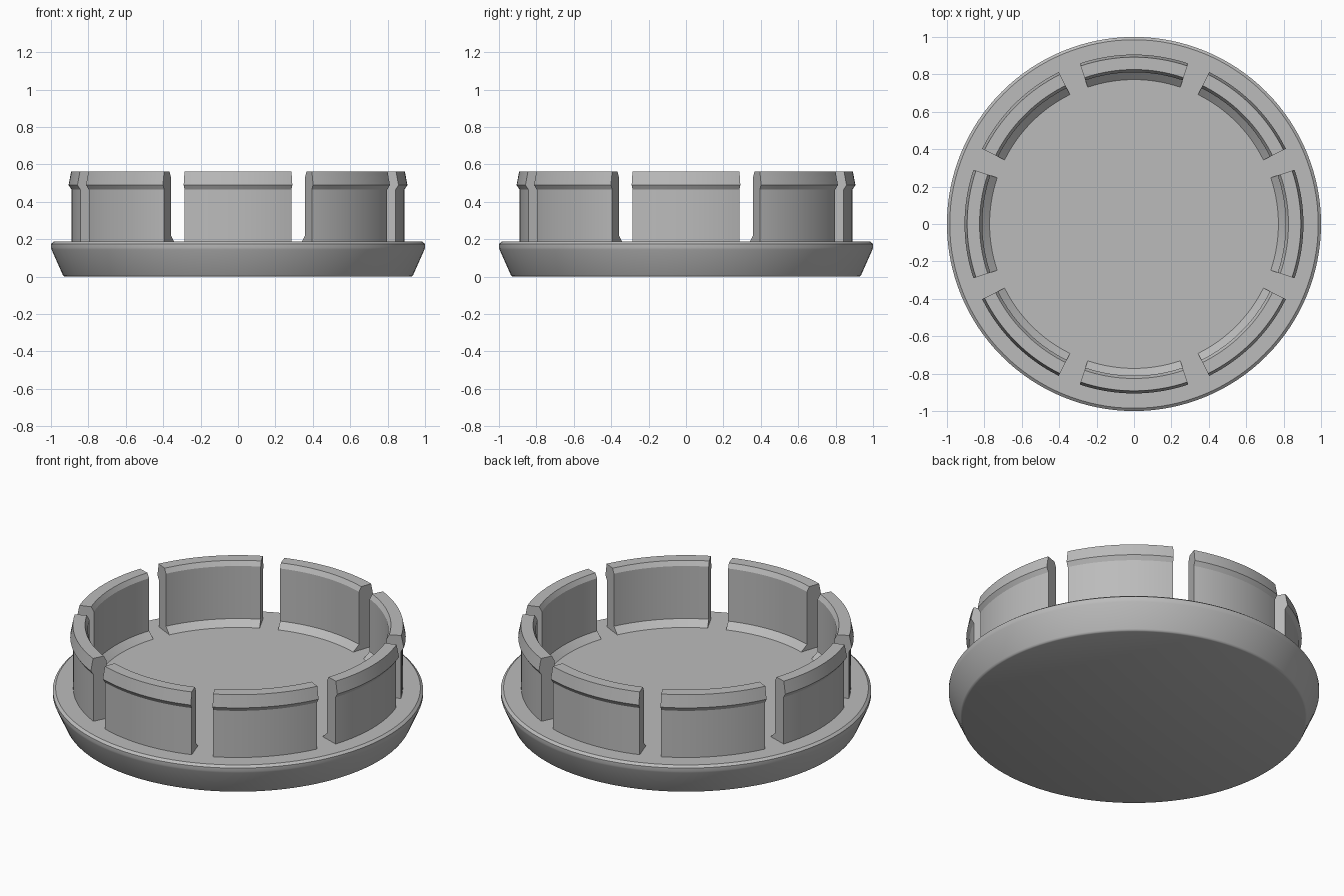
import bpy, bmesh, math

if "Cube" in bpy.data.objects:
    bpy.data.objects.remove(bpy.data.objects["Cube"])

grey = bpy.data.materials.new("plain grey")
grey.diffuse_color = (0.5, 0.5, 0.5, 1)
grey.use_nodes = True
grey.node_tree.nodes["Principled BSDF"].inputs["Base Color"].default_value = grey.diffuse_color


def finish(bm, name, angle):
    bmesh.ops.recalc_face_normals(bm, faces=bm.faces)
    mesh = bpy.data.meshes.new(name)
    bm.to_mesh(mesh)
    bm.free()
    mesh.materials.append(grey)
    obj = bpy.data.objects.new(name, mesh)
    bpy.context.collection.objects.link(obj)
    bpy.ops.object.select_all(action='DESELECT')
    obj.select_set(True)
    bpy.context.view_layer.objects.active = obj
    bpy.ops.object.shade_smooth_by_angle(angle=math.radians(angle))
    return obj


def ring(bm, profile, a):
    return [bm.verts.new((r * math.cos(a), r * math.sin(a), z)) for r, z in profile]


# Cap disc: tapered rim with a small chamfer at the top
def cap_disc():
    profile = [(0.925, 0), (0.932, 0.003), (0.937, 0.01), (0.997, 0.145),
               (1.0, 0.155), (1.0, 0.175), (0.985, 0.187)]
    bm = bmesh.new()
    n = 128
    cols = [ring(bm, profile, 2 * math.pi * i / n) for i in range(n)]
    for i in range(n):
        a, b = cols[i], cols[(i + 1) % n]
        for j in range(len(profile) - 1):
            bm.faces.new((a[j], b[j], b[j + 1], a[j + 1]))
    bm.faces.new([c[0] for c in cols])
    bm.faces.new([c[-1] for c in cols])
    finish(bm, "cap_disc", 32)


# Snap clip: curved wall with outer lip, inner top chamfer and inner foot
def snap_clip(index):
    profile = [(0.89, 0.182), (0.89, 0.465), (0.906, 0.49), (0.892, 0.562),
               (0.826, 0.562), (0.811, 0.535), (0.811, 0.222), (0.772, 0.187),
               (0.772, 0.182)]
    half = math.radians(18.7)
    n = 16
    bm = bmesh.new()
    centre = index * math.pi / 4
    cols = [ring(bm, profile, centre - half + 2 * half * i / n) for i in range(n + 1)]
    m = len(profile)
    for a, b in zip(cols, cols[1:]):
        for j in range(m):
            k = (j + 1) % m
            bm.faces.new((a[j], b[j], b[k], a[k]))
    bm.faces.new(cols[0])
    bm.faces.new(cols[-1])
    finish(bm, f"snap_clip_{index + 1}", 10)


cap_disc()
for i in range(8):
    snap_clip(i)
